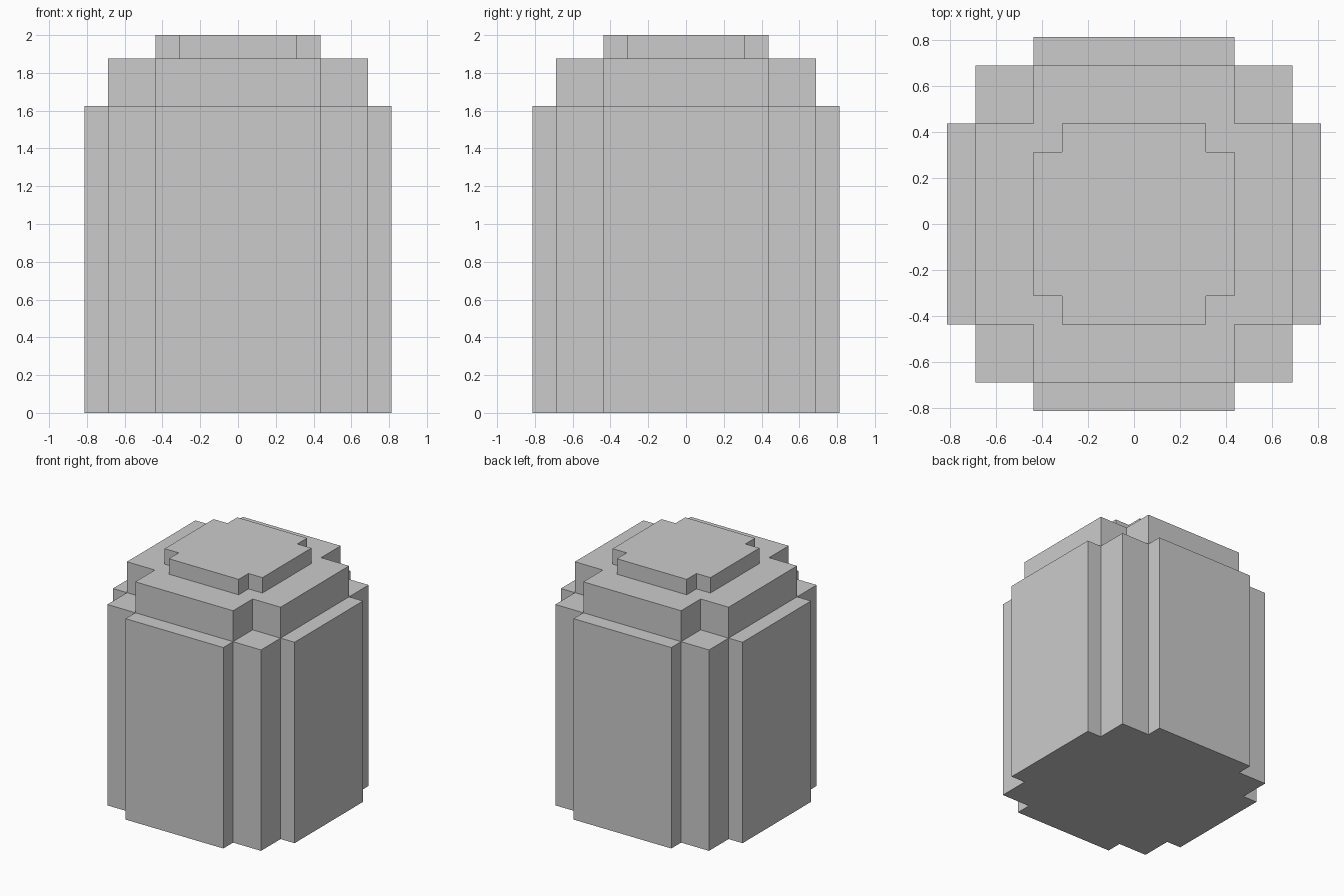
import bpy, bmesh

if "Cube" in bpy.data.objects:
    bpy.data.objects.remove(bpy.data.objects["Cube"])

U = 1 / 16  # every measure is a multiple of this grid unit


def stepped_tier(name, corner, z0, z1):
    """Extrude an outline made by turning one stepped corner through four quarters."""
    outline, pts = [], corner
    for _ in range(4):
        outline += pts
        pts = [(-y, x) for x, y in pts]
    bm = bmesh.new()
    face = bm.faces.new([bm.verts.new((x * U, y * U, z0 * U)) for x, y in outline])
    ext = bmesh.ops.extrude_face_region(bm, geom=[face], use_keep_orig=True)
    top = [g for g in ext["geom"] if isinstance(g, bmesh.types.BMVert)]
    bmesh.ops.translate(bm, verts=top, vec=(0, 0, (z1 - z0) * U))
    bmesh.ops.recalc_face_normals(bm, faces=bm.faces)
    mesh = bpy.data.meshes.new(name)
    bm.to_mesh(mesh)
    bm.free()
    obj = bpy.data.objects.new(name, mesh)
    bpy.context.collection.objects.link(obj)
    return obj


# Tall body with raised side panels and square corner columns
stepped_tier("body", [(13, 7), (11, 7), (11, 11), (7, 11), (7, 13)], 0, 26)
# Cross-shaped shoulder
stepped_tier("shoulder", [(11, 7), (7, 7), (7, 11)], 26, 30)
# Small notched cap
stepped_tier("cap", [(7, 5), (5, 5), (5, 7)], 30, 32)
